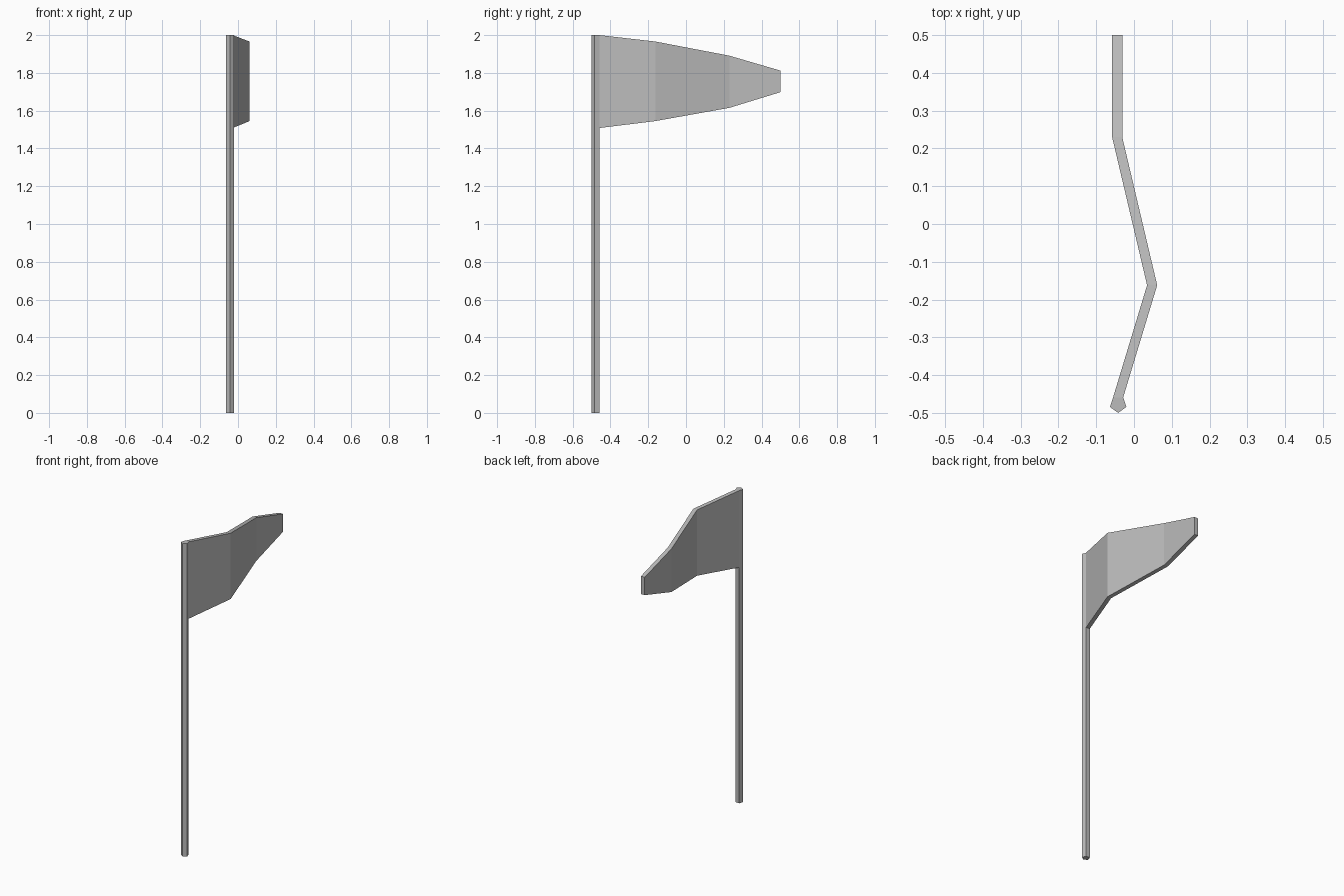
import bpy
import bmesh
import math

cube = bpy.data.objects.get("Cube")
if cube:
    bpy.data.objects.remove(cube, do_unlink=True)

grey = bpy.data.materials.new("plain_grey")
grey.use_nodes = True
colour = (0.5, 0.5, 0.5, 1.0)
grey.diffuse_color = colour
grey.node_tree.nodes["Principled BSDF"].inputs["Base Color"].default_value = colour


def add_object(name, bm):
    bmesh.ops.recalc_face_normals(bm, faces=bm.faces)
    mesh = bpy.data.meshes.new(name)
    bm.to_mesh(mesh)
    bm.free()
    mesh.materials.append(grey)
    obj = bpy.data.objects.new(name, mesh)
    bpy.context.collection.objects.link(obj)


def loft(name, rings):
    """Skin a row of matching rings and cap both ends."""
    bm = bmesh.new()
    loops = [[bm.verts.new(p) for p in ring] for ring in rings]
    for a, b in zip(loops, loops[1:]):
        for i in range(len(a)):
            j = (i + 1) % len(a)
            bm.faces.new((a[i], a[j], b[j], b[i]))
    bm.faces.new(loops[0])
    bm.faces.new(loops[-1])
    add_object(name, bm)


# Five-sided pole, one corner to the front, flat side to the back
radius, pole_x, pole_y = 0.0228, -0.042, -0.4772
angles = [math.radians(-90 + 72 * i) for i in range(5)]
loft("pole", [[(pole_x + radius * math.cos(a), pole_y + radius * math.sin(a), z)
               for a in angles] for z in (0, 2)])

# Waving pennant: centre x, y, bottom and top of each section
sections = [(-0.042, -0.459, 1.508, 2.0),
            (0.048, -0.162, 1.545, 1.966),
            (-0.0445, 0.23, 1.615, 1.891),
            (-0.0445, 0.5, 1.698, 1.812)]
half = 0.0134
loft("flag", [[(x - half, y, low), (x + half, y, low),
               (x + half, y, high), (x - half, y, high)]
              for x, y, low, high in sections])
